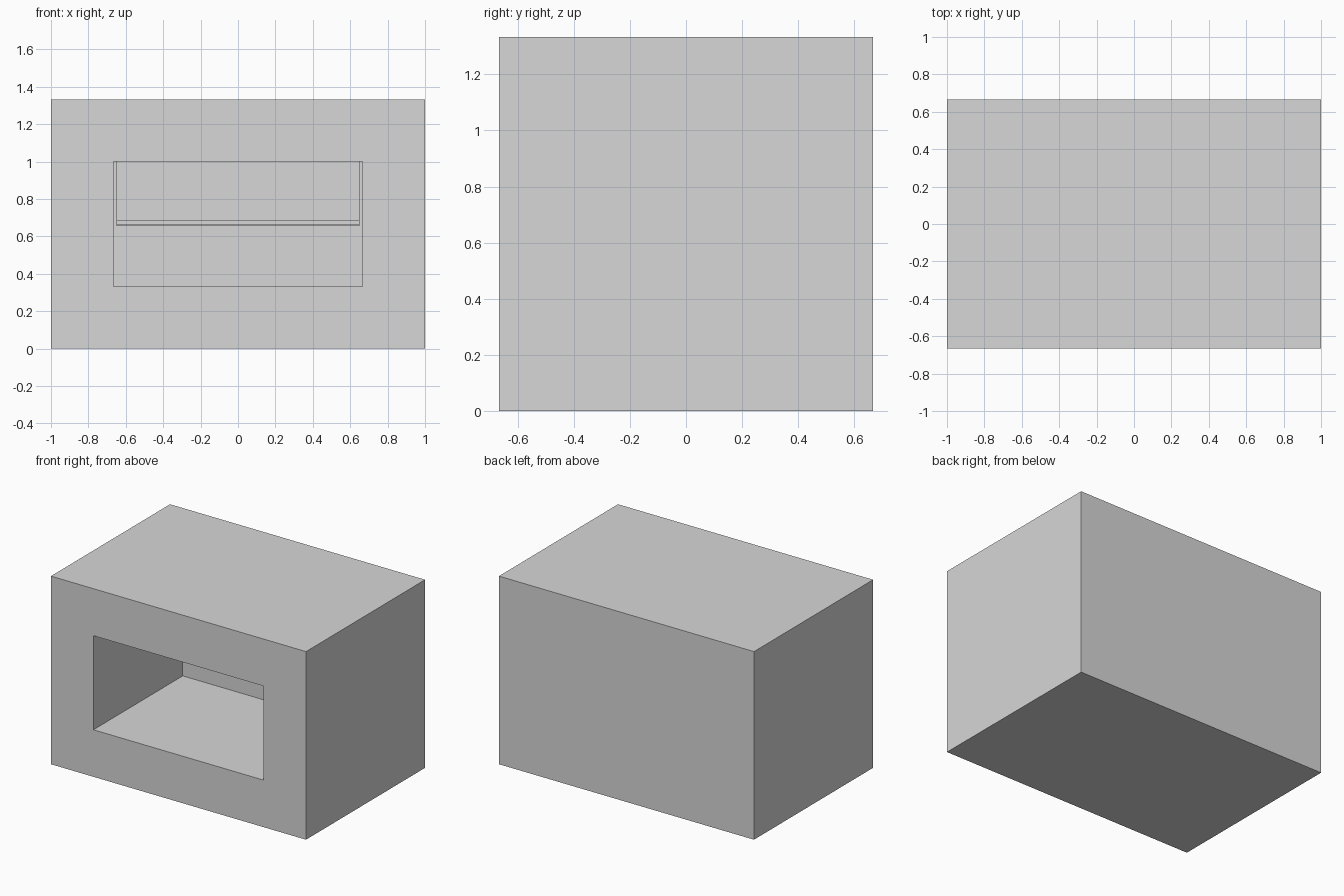
import bpy, bmesh
from mathutils import Vector

if "Cube" in bpy.data.objects:
    bpy.data.objects.remove(bpy.data.objects["Cube"])

U = 2 / 3  # base module: the case is 3 x 2 x 2 modules

grey = bpy.data.materials.new("plain grey")
grey.diffuse_color = (0.68, 0.68, 0.68, 1)
grey.use_nodes = True
grey.node_tree.nodes["Principled BSDF"].inputs["Base Color"].default_value = grey.diffuse_color


def make_object(name, bm):
    bmesh.ops.recalc_face_normals(bm, faces=bm.faces)
    mesh = bpy.data.meshes.new(name)
    bm.to_mesh(mesh)
    bm.free()
    mesh.materials.append(grey)
    obj = bpy.data.objects.new(name, mesh)
    bpy.context.collection.objects.link(obj)
    return obj


def box(x0, x1, y0, y1, z0, z1):
    bm = bmesh.new()
    bmesh.ops.create_cube(bm, size=1)
    bmesh.ops.scale(bm, vec=(x1 - x0, y1 - y0, z1 - z0), verts=bm.verts)
    bmesh.ops.translate(bm, vec=((x0 + x1) / 2, (y0 + y1) / 2, (z0 + z1) / 2),
                        verts=bm.verts)
    return bm


# Case: block with a rectangular recess pushed in from the front
bm = box(-1, 1, -U, U, 0, 2 * U)
bm.normal_update()
front = next(f for f in bm.faces if f.normal.y < -0.9)
bmesh.ops.inset_region(bm, faces=[front], thickness=U / 2, use_even_offset=True)
recess = bmesh.ops.extrude_face_region(bm, geom=[front])
bmesh.ops.translate(bm, vec=Vector((0, 1.5 * U, 0)),
                    verts=[v for v in recess["geom"] if isinstance(v, bmesh.types.BMVert)])
if front.is_valid:
    bmesh.ops.delete(bm, geom=[front], context="FACES")
make_object("case", bm)

# Inner unit: hangs from the recess ceiling, with a stepped bottom rim
for name, y, z0, z1 in (("inner_unit", 0.0, 0.684, 1.0),
                        ("inner_rim", -0.01, 0.661, 0.684),
                        ("inner_base", 0.0, 0.655, 0.661)):
    make_object(name, box(-0.65, 0.65, y, U / 2, z0, z1))
